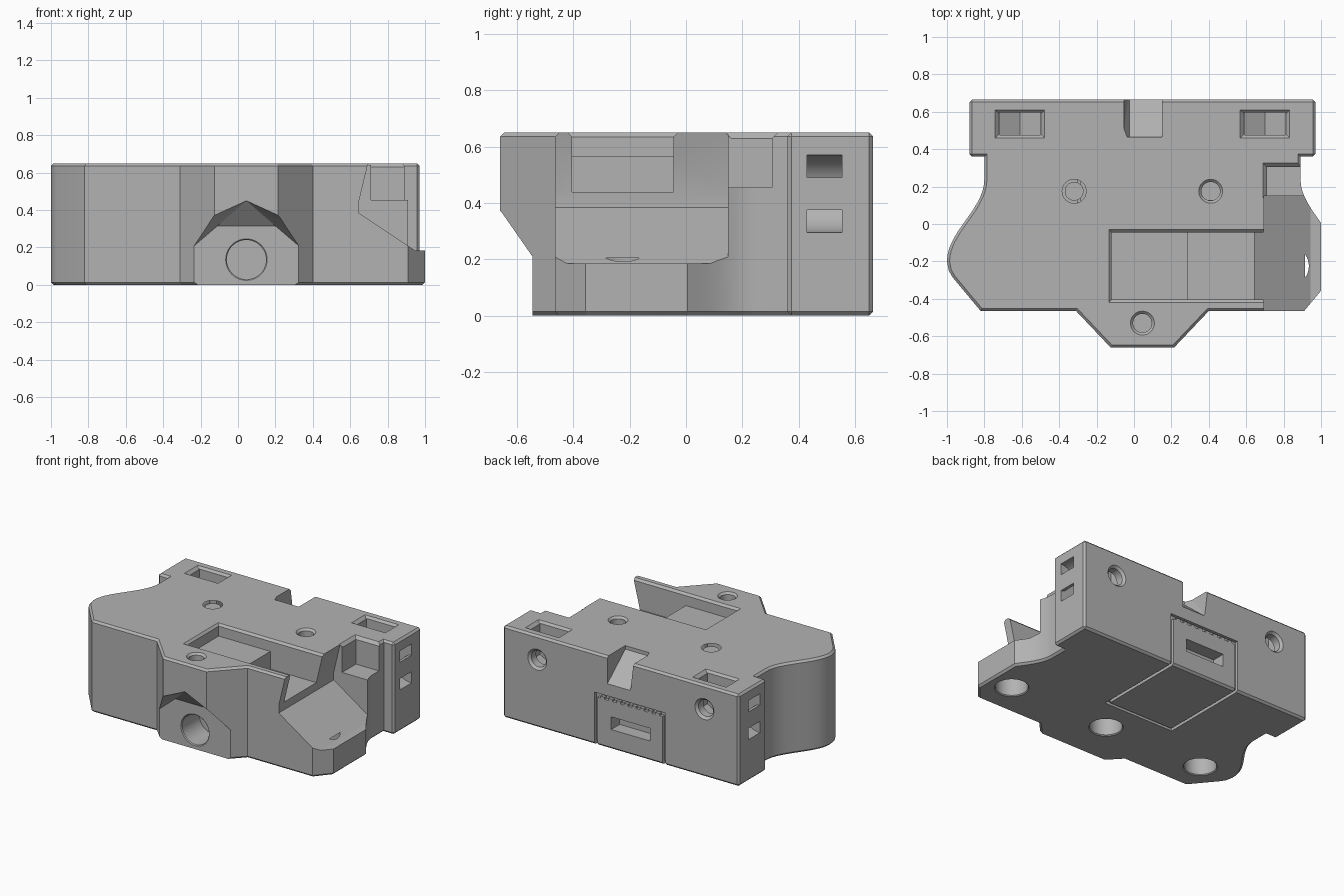
import bpy, bmesh, math
from mathutils import Vector

if "Cube" in bpy.data.objects:
    bpy.data.objects.remove(bpy.data.objects["Cube"], do_unlink=True)

CX, H, RIM = 0.045, 0.65, 0.014   # symmetry line, body height, edge chamfer
cutters = []


def add_object(name, bm):
    bmesh.ops.recalc_face_normals(bm, faces=bm.faces)
    mesh = bpy.data.meshes.new(name)
    bm.to_mesh(mesh)
    bm.free()
    ob = bpy.data.objects.new(name, mesh)
    bpy.context.collection.objects.link(ob)
    return ob


def add_cutter(name, bm):
    ob = add_object(name, bm)
    ob.hide_render = True
    cutters.append(ob)


def hull(name, points):
    bm = bmesh.new()
    for p in points:
        bm.verts.new(p)
    bmesh.ops.convex_hull(bm, input=bm.verts)
    bmesh.ops.dissolve_limit(bm, angle_limit=0.001, verts=bm.verts, edges=bm.edges)
    add_cutter(name, bm)


def box(name, x0, x1, y0, y1, z0, z1):
    hull(name, [(x, y, z) for x in (x0, x1) for y in (y0, y1) for z in (z0, z1)])


def prism(name, profile, y0, y1):
    hull(name, [(x, y, z) for x, z in profile for y in (y0, y1)])


def rim_box(name, x0, x1, y0, y1):
    """Chamfer around a rectangular opening in the top."""
    pts = []
    for z, g in ((H - 0.02, 0), (H + 0.02, 0.04)):
        pts += [(x, y, z) for x in (x0 - g, x1 + g) for y in (y0 - g, y1 + g)]
    hull(name, pts)


def drill(name, start, direction, r, depth, chamfer=0.0, r2=None):
    """Round hole from a surface point, with an optional chamfered mouth."""
    d = Vector(direction)
    rings = [(-0.03, r, depth, r if r2 is None else r2)]
    if chamfer:
        rings.append((-chamfer, r + 2 * chamfer, chamfer, r))
    for a, ra, b, rb in rings:
        bm = bmesh.new()
        bmesh.ops.create_cone(bm, cap_ends=True, segments=40, radius1=ra, radius2=rb, depth=b - a)
        bm.transform(d.to_track_quat('Z', 'Y').to_matrix().to_4x4())
        bmesh.ops.translate(bm, verts=bm.verts, vec=Vector(start) + d * (a + b) / 2)
        add_cutter(name, bm)


# Body outline: one half, mirrored, then clipped flat on the left flank
half = [(0.925, 0.665), (0.925, 0.36), (0.845, 0.36)]
steps = 14
for i in range(steps + 1):
    t = i / steps
    half.append((0.845 + 0.1 * (1 - math.cos(math.pi * t)), 0.24 - 0.44 * t))
half += [(1.035, -0.25), (1.015, -0.285), (0.865, -0.465), (0.355, -0.465), (0.17, -0.66)]
outline = [(CX + u, y) for u, y in half] + [(CX - u, y) for u, y in reversed(half)]

bm = bmesh.new()
bm.faces.new([bm.verts.new((x, y, 0)) for x, y in outline])
bmesh.ops.bisect_plane(bm, geom=bm.verts[:] + bm.edges[:] + bm.faces[:],
                       plane_co=(1, 0, 0), plane_no=(1, 0, 0), clear_outer=True)
ext = bmesh.ops.extrude_face_region(bm, geom=bm.faces[:])
bmesh.ops.translate(bm, vec=(0, 0, H), verts=[v for v in ext["geom"] if isinstance(v, bmesh.types.BMVert)])
bmesh.ops.recalc_face_normals(bm, faces=bm.faces)
rims = [e for e in bm.edges if abs(e.verts[0].co.z - e.verts[1].co.z) < 0.01
        or all(v.co.y > 0.3 and abs(v.co.x - CX) > 0.9 for v in e.verts)]
bmesh.ops.bevel(bm, geom=rims, offset=RIM, segments=1, affect='EDGES', profile=0.5)
body = add_object("body", bm)

# Nose undercut with a peaked roof, and the round socket in it
nose = []
for s in (-1, 1):
    nose += [(CX + s * 0.29, -0.545, -0.05), (CX + s * 0.29, -0.545, 0.2), (CX + s * 0.155, -0.545, 0.315),
             (CX + s * 0.29, -0.72, -0.05), (CX + s * 0.29, -0.72, 0.2),
             (CX + s * 0.175, -0.66, 0.37), (CX + s * 0.175, -0.72, 0.37)]
nose += [(CX, -0.66, 0.45), (CX, -0.72, 0.45)]
hull("nose_undercut", nose)
drill("nose_socket", (CX, -0.545, 0.135), (0, 1, 0), 0.105, 0.2, 0.006)

# Side bay with overhanging wall and sloping floor, and the ledge behind it
prism("side_bay", [(0.70, 0.67), (0.645, 0.44), (0.645, 0.385), (0.945, 0.185), (1.1, 0.185), (1.1, 0.67)], -0.6, 0.15)
box("side_ledge", 0.71, 1.1, 0.1, 0.305, 0.455, 0.7)
rim_box("side_ledge_rim", 0.71, 1.0, 0.16, 0.305)

# Stepped top pocket opening into the bay
box("pocket_shallow", -0.12, 0.75, -0.405, -0.045, 0.565, 0.7)
box("pocket_deep", 0.285, 0.75, -0.405, -0.045, 0.44, 0.7)
rim_box("pocket_rim", -0.115, 0.75, -0.40, -0.05)

# Magnet sockets underneath, and the screw hole in the pocket
for x in (CX - 0.785, CX, CX + 0.785):
    drill("magnet_socket", (x, -0.225, 0), (0, 0, 1), 0.105, 0.205, 0.006)
drill("pocket_screw", (CX, -0.225, 0.565), (0, 0, -1), 0.05, 0.45)
drill("pocket_countersink", (CX, -0.225, 0.535), (0, 0, -1), 0.105, 0.03, 0, 0.075)

# Blind screw holes in the top
for x, y, depth in ((CX - 0.365, 0.175, 0.3), (CX + 0.365, 0.175, 0.3), (CX, -0.53, 0.22)):
    drill("top_screw", (x, y, H), (0, 0, -1), 0.05, depth, 0.014)

# Nut slots, rear bolts and strap channels on both sides
for s in (-1, 1):
    x = CX + s * 0.655
    prism("nut_slot", [(x - 0.11, 0.7), (x - 0.11, 0.415), (x, 0.352), (x + 0.11, 0.415), (x + 0.11, 0.7)], 0.475, 0.595)
    rim_box("nut_slot_rim", x - 0.112, x + 0.112, 0.48, 0.59)
    drill("rear_bolt", (x, 0.665, 0.48), (0, -1, 0), 0.058, 0.3, 0.016)
    bm = bmesh.new()
    rows = []
    n = 40
    for i in range(n):
        a = 2 * math.pi * i / n
        rows.append([bm.verts.new((CX + s * 0.925 + r * math.cos(a), y, 0.433 + r * math.sin(a)))
                     for r, y in ((0.058, 0.43), (0.138, 0.43), (0.138, 0.555), (0.058, 0.555))])
    for i in range(n):
        a, b = rows[i], rows[(i + 1) % n]
        for k in range(4):
            m = (k + 1) % 4
            bm.faces.new((a[k], b[k], b[m], a[m]))
    add_cutter("strap_channel", bm)

# Ramped notch in the rear top edge
hull("rear_notch", [(x, 0.72, 0.41) for x in (-0.025, 0.15)] + [(x, 0.465, 0.625) for x in (-0.025, 0.15)]
     + [(x, y, 0.7) for x in (-0.06, 0.15) for y in (0.465, 0.72)])

# Grooved panel on the rear and underside, with a toothed top edge and a window
X0, X1, Y0, G = -0.305, 0.25, 0.01, 0.022
for x in (X0, X1 - G):
    box("rear_groove", x, x + G, 0.665 - G, 0.7, -0.05, 0.37)
    box("bottom_groove", x, x + G, Y0, 0.7, -0.05, G)
box("bottom_groove", X0, X1, Y0, Y0 + G, -0.05, G)
box("rear_top_groove", X0, X1, 0.665 - G, 0.7, 0.355, 0.37)
teeth = 9
for i in range(teeth):
    x = X0 + (X1 - X0) * (i + 0.25) / teeth
    box("panel_tooth", x, x + 0.03, 0.665 - G, 0.7, 0.34, 0.36)
box("panel_window", -0.185, 0.12, 0.57, 0.7, 0.14, 0.23)

# Carve the body, then drop the cutters
for c in cutters:
    mod = body.modifiers.new(c.name, 'BOOLEAN')
    mod.operation, mod.solver, mod.object = 'DIFFERENCE', 'EXACT', c
bpy.context.view_layer.update()
carved = bpy.data.meshes.new_from_object(body.evaluated_get(bpy.context.evaluated_depsgraph_get()))
body.modifiers.clear()
body.data = carved
for c in cutters:
    bpy.data.objects.remove(c, do_unlink=True)

# Single grey plastic
grey = bpy.data.materials.new("grey_plastic")
grey.use_nodes = True
colour = (0.45, 0.45, 0.45, 1)
grey.diffuse_color = colour
grey.node_tree.nodes["Principled BSDF"].inputs["Base Color"].default_value = colour
carved.materials.clear()
carved.materials.append(grey)

for ob in bpy.context.selected_objects:
    ob.select_set(False)
body.select_set(True)
bpy.context.view_layer.objects.active = body
bpy.ops.object.shade_smooth_by_angle(angle=math.radians(25))
